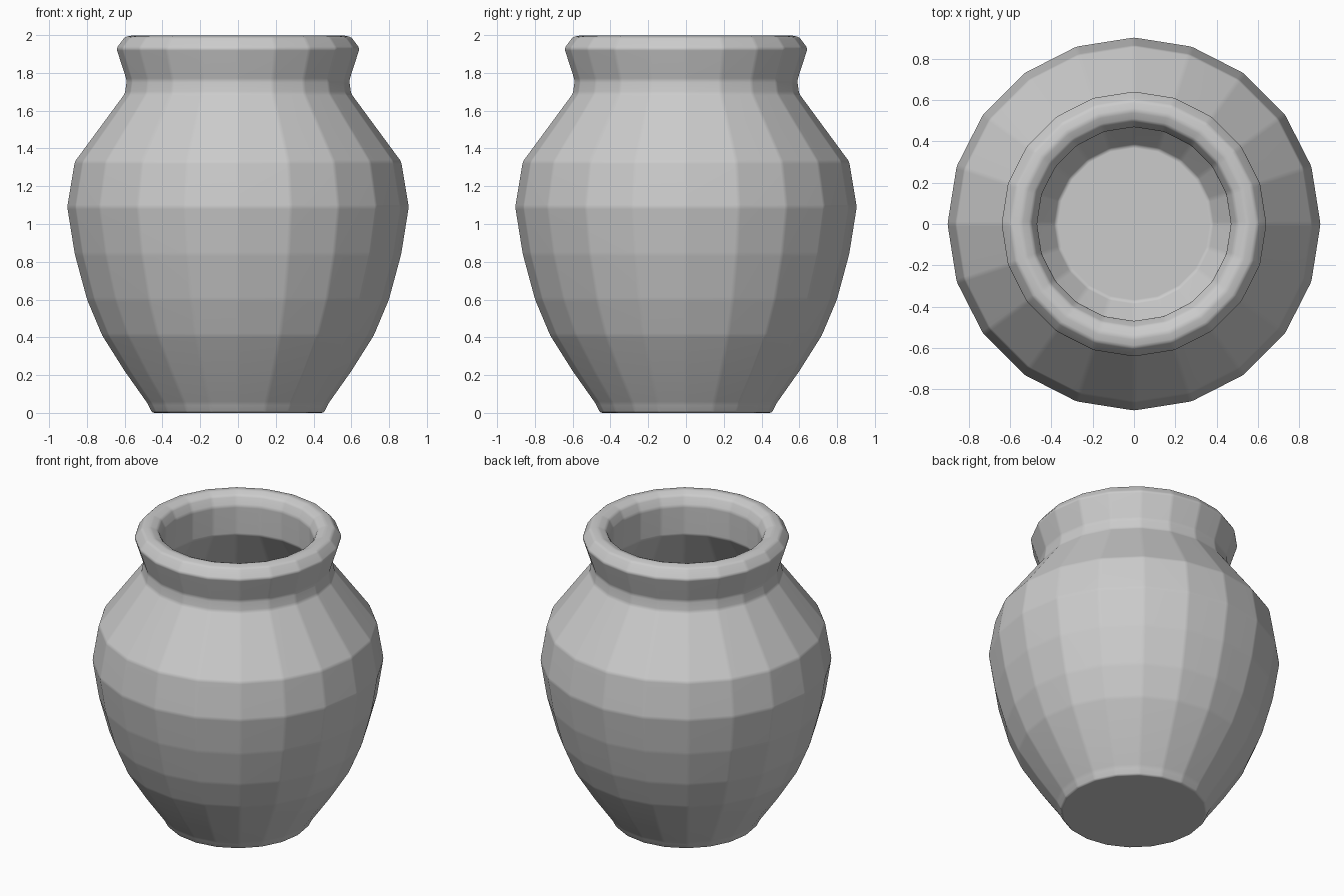
import bpy
import bmesh
from math import cos, sin, tau

if "Cube" in bpy.data.objects:
    bpy.data.objects.remove(bpy.data.objects["Cube"], do_unlink=True)

SIDES = 20

# One grey clay colour for the whole jar
clay = bpy.data.materials.new("grey_clay")
clay.use_nodes = True
colour = (0.6, 0.6, 0.6, 1)
clay.diffuse_color = colour
clay.node_tree.nodes["Principled BSDF"].inputs["Base Color"].default_value = colour

# Radius and height, from the foot up the outside to the rim
outside = [(0.455, 0), (0.48, 0.05), (0.60, 0.22), (0.72, 0.41), (0.80, 0.60),
           (0.865, 0.84), (0.905, 1.09), (0.865, 1.33), (0.60, 1.69),
           (0.59, 1.76), (0.645, 1.93), (0.60, 1.99)]
# Across the lip, then down the inside to the floor
inside = [(0.55, 2.0), (0.50, 1.98), (0.47, 1.92), (0.475, 1.72), (0.74, 1.33),
          (0.79, 1.09), (0.75, 0.84), (0.69, 0.60), (0.50, 0.25), (0.38, 0.1)]


def lathe(name, profile):
    """Spin a profile round z and close both ends with flat discs."""
    bm = bmesh.new()
    rings = [[bm.verts.new((r * cos(tau * i / SIDES), r * sin(tau * i / SIDES), z))
              for i in range(SIDES)] for r, z in profile]
    for low, high in zip(rings, rings[1:]):
        for i in range(SIDES):
            j = (i + 1) % SIDES
            bm.faces.new((low[i], low[j], high[j], high[i]))
    bm.faces.new(rings[0][::-1])
    bm.faces.new(rings[-1])
    mesh = bpy.data.meshes.new(name)
    bm.to_mesh(mesh)
    bm.free()
    mesh.materials.append(clay)
    obj = bpy.data.objects.new(name, mesh)
    bpy.context.collection.objects.link(obj)
    return obj


jar = lathe("jar", outside + inside)

# Softened edges between the broad facets
jar.data.polygons.foreach_set("use_smooth", [True] * len(jar.data.polygons))
bevel = jar.modifiers.new("soft_edges", "BEVEL")
bevel.width = 0.012
bevel.segments = 2
bevel.limit_method = "ANGLE"
bevel.angle_limit = 0.1
normals = jar.modifiers.new("flat_facets", "WEIGHTED_NORMAL")
normals.keep_sharp = True
